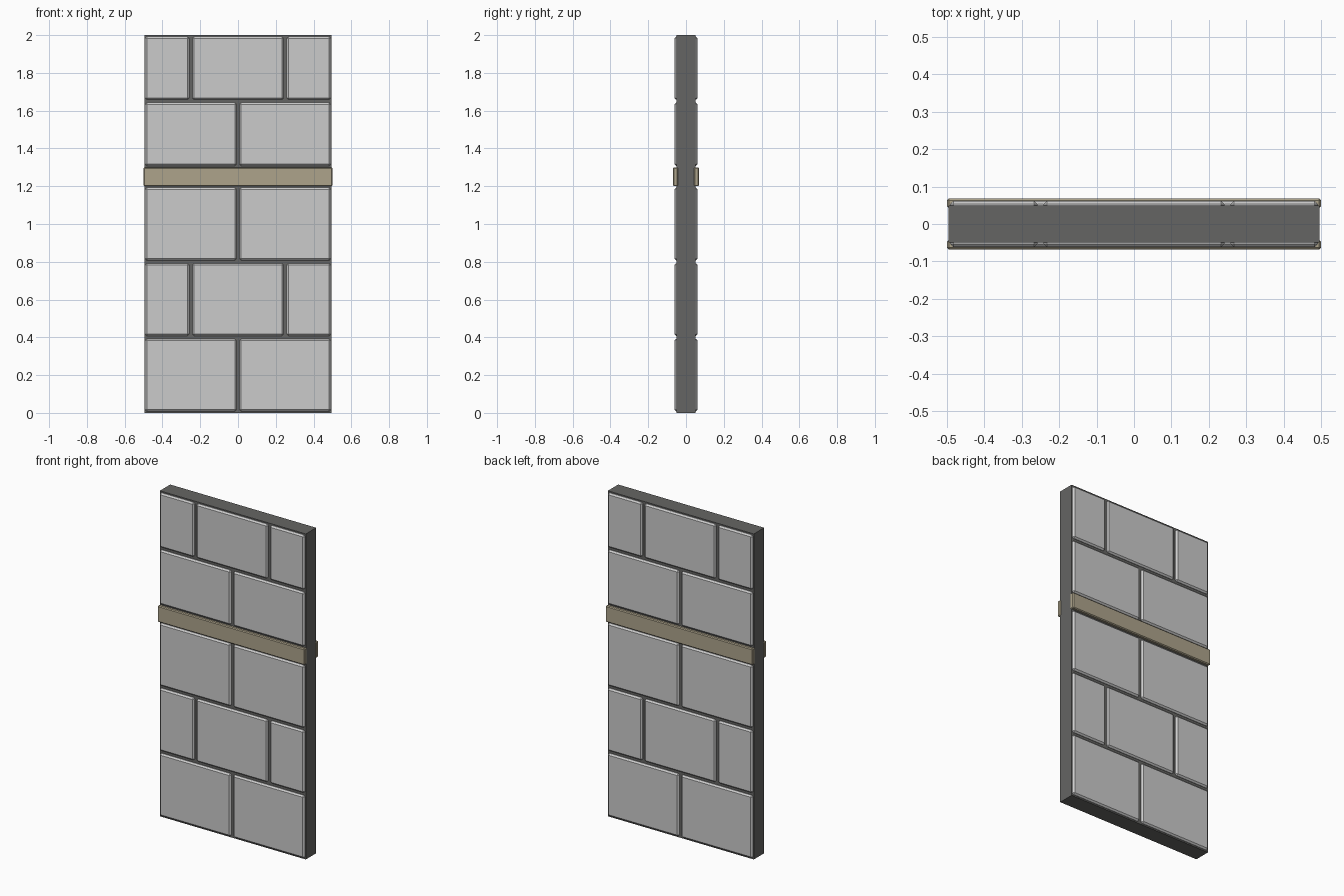
import bpy

if "Cube" in bpy.data.objects:
    bpy.data.objects.remove(bpy.data.objects["Cube"])


def material(name, rgb):
    m = bpy.data.materials.new(name)
    m.diffuse_color = (*rgb, 1.0)
    m.use_nodes = True
    m.node_tree.nodes["Principled BSDF"].inputs["Base Color"].default_value = m.diffuse_color
    return m


def box(name, x0, x1, y0, y1, z0, z1, bevel=0.0, mat=None):
    bpy.ops.mesh.primitive_cube_add(
        size=1, location=((x0 + x1) / 2, (y0 + y1) / 2, (z0 + z1) / 2))
    ob = bpy.context.object
    ob.name = name
    ob.scale = (x1 - x0, y1 - y0, z1 - z0)
    bpy.ops.object.transform_apply(location=False, rotation=False, scale=True)
    if bevel:
        mod = ob.modifiers.new("chamfer", 'BEVEL')
        mod.width = bevel
        mod.segments = 1
    if mat:
        ob.data.materials.append(mat)
    return ob


mortar = material("dark_mortar", (0.13, 0.13, 0.125))
stone = material("grey_stone", (0.75, 0.75, 0.75))
tan = material("tan_trim", (0.42, 0.37, 0.26))

# Wall core
box("wall_core", -0.496, 0.496, -0.05, 0.05, 0, 2, mat=mortar)

# Courses: bottom, top, vertical joint positions
halves = (-0.5, 0.0, 0.5)
thirds = (-0.5, -0.25, 0.25, 0.5)
courses = [(0.0, 0.4, halves), (0.4, 0.8, thirds), (0.8, 1.2, halves),
           (1.3, 1.65, halves), (1.65, 2.0, thirds)]
gap = 0.008

for side, label in ((-1, "front"), (1, "back")):
    # Chamfered stone blocks
    for z0, z1, joints in courses:
        for x0, x1 in zip(joints, joints[1:]):
            y0, y1 = sorted((side * 0.041, side * 0.062))
            box(f"{label}_block", x0 + gap, x1 - gap, y0, y1,
                z0 + gap, z1 - gap, 0.009, stone)
    # Horizontal trim band
    y0, y1 = sorted((side * 0.042, side * 0.068))
    box(f"{label}_trim", -0.5, 0.5, y0, y1, 1.2, 1.3, 0.005, tan)
